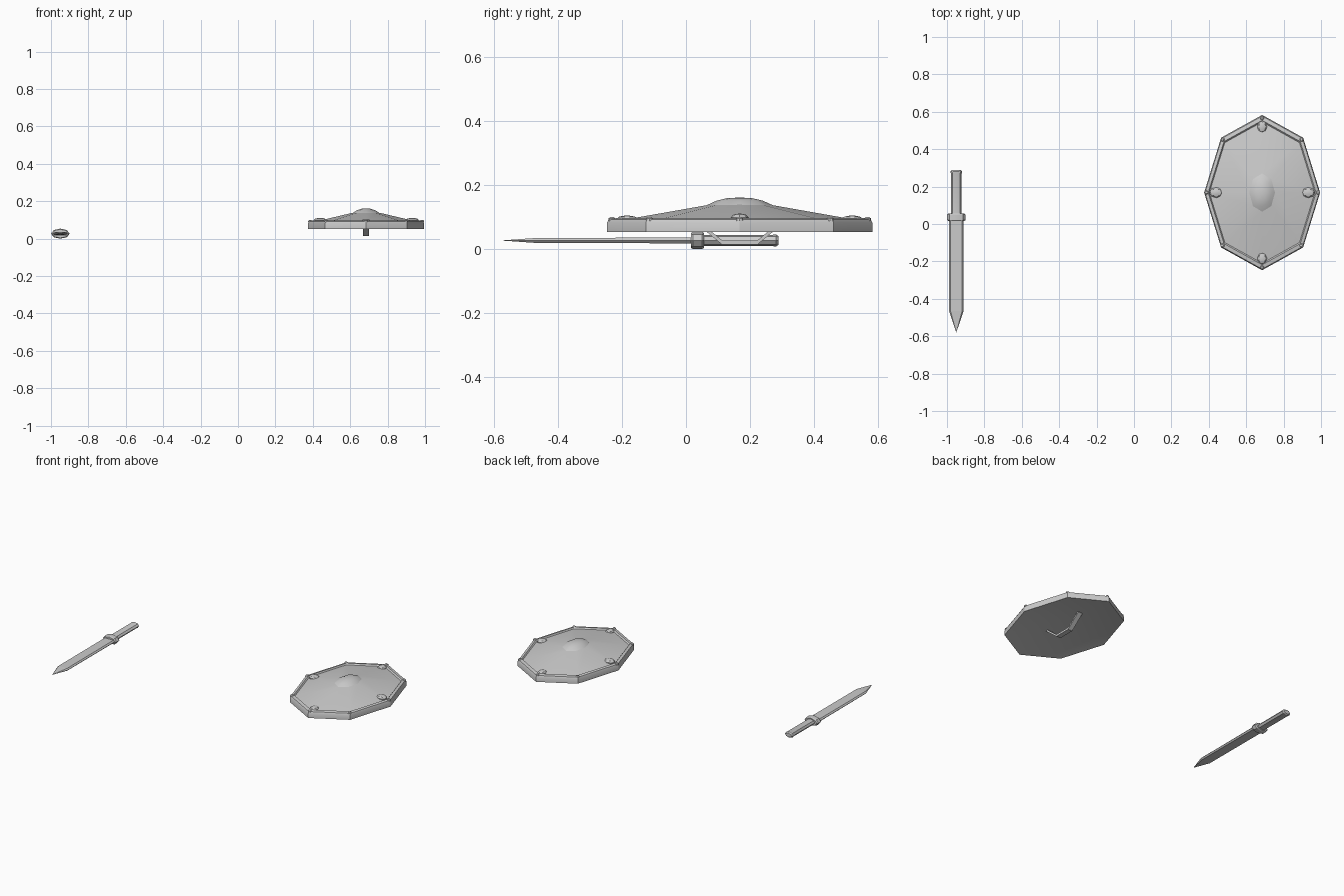
import bpy, bmesh
from math import sin, cos, pi

if "Cube" in bpy.data.objects:
    bpy.data.objects.remove(bpy.data.objects["Cube"])

SX, SY = 0.685, 0.168          # shield centre
RX, RY = 0.31, 0.415           # shield half sizes
KX, KZ = -0.95, 0.027          # sword axis


def loft(name, rings, smooth=False):
    """Skin equal-length rings; a one-point ring is an apex, open ends are capped."""
    bm = bmesh.new()
    vs = [[bm.verts.new(p) for p in r] for r in rings]
    for a, b in zip(vs, vs[1:]):
        n = max(len(a), len(b))
        for i in range(n):
            j = (i + 1) % n
            if len(a) == 1:
                bm.faces.new((a[0], b[i], b[j]))
            elif len(b) == 1:
                bm.faces.new((a[i], a[j], b[0]))
            else:
                bm.faces.new((a[i], a[j], b[j], b[i]))
    for end in (vs[0], vs[-1]):
        if len(end) > 2:
            bm.faces.new(end)
    bmesh.ops.recalc_face_normals(bm, faces=bm.faces)
    me = bpy.data.meshes.new(name)
    bm.to_mesh(me)
    bm.free()
    ob = bpy.data.objects.new(name, me)
    bpy.context.collection.objects.link(ob)
    if smooth:
        bpy.ops.object.select_all(action='DESELECT')
        ob.select_set(True)
        bpy.context.view_layer.objects.active = ob
        bpy.ops.object.shade_smooth_by_angle(angle=0.5)
    return ob


def disc(name, cx, cy, rx, ry, profile, smooth=False):
    """Eight-sided oval turned about z from (radius factor, z) pairs."""
    rings = []
    for f, z in profile:
        if f == 0:
            rings.append([(cx, cy, z)])
        else:
            rings.append([(cx + rx * f * cos(i * pi / 4), cy + ry * f * sin(i * pi / 4), z)
                          for i in range(8)])
    return loft(name, rings, smooth)


def bar(name, rx, rz, profile):
    """Eight-sided oval bar along y from (y, scale) pairs."""
    return loft(name, [[(KX + rx * s * cos(i * pi / 4), y, KZ + rz * s * sin(i * pi / 4))
                        for i in range(8)] for y, s in profile], True)


# Shield body: hollow underside, raised rim, shallow cone face
disc("shield_body", SX, SY, RX, RY,
     [(0, 0.118), (1, 0.053), (1, 0.083), (0.985, 0.093), (0.93, 0.097),
      (0.91, 0.089), (0.24, 0.138), (0, 0.148)], True)

# Central boss
disc("shield_boss", SX, SY, 0.07, 0.102,
     [(1, 0.132), (1, 0.138), (0.72, 0.151), (0.36, 0.160), (0, 0.161)], True)

# Four long studs on the face
dome = [(1, 0), (1, 0.008), (0.75, 0.016), (0.4, 0.019), (0, 0.02)]
for k, (dx, dy) in enumerate([(1, 0), (0, 1), (-1, 0), (0, -1)]):
    rx, ry = (0.036, 0.028) if dx else (0.026, 0.034)
    z0 = 0.091 if dx else 0.085
    disc(f"shield_stud_{k}", SX + 0.246 * dx, SY + 0.352 * dy, rx, ry,
         [(f, z0 + h) for f, h in dome], True)

# Small rivets at the rim corners
for i in range(8):
    a = i * pi / 4
    disc(f"rim_rivet_{i}", SX + 0.963 * RX * cos(a), SY + 0.963 * RY * sin(a), 0.012, 0.012,
         [(1, 0.088), (0.9, 0.096), (0.5, 0.1), (0, 0.101)], True)

# Bent grip strap under the shield
path = [(-0.15, 0.106, 0.092), (-0.055, 0.027, 0.014)]
path += [(-y, a, b) for y, a, b in reversed(path)]
w = 0.016
loft("shield_grip", [[(SX - w, SY + y, b), (SX + w, SY + y, b),
                      (SX + w, SY + y, a), (SX - w, SY + y, a)] for y, a, b in path])


# Sword blade: flat middle with bevelled edges and a tapered point
def blade_ring(y, edge, flat, t):
    return [(KX + x, y, KZ + z) for x, z in
            [(edge, 0), (flat, t), (-flat, t), (-edge, 0), (-flat, -t), (flat, -t)]]


loft("sword_blade", [blade_ring(0.03, 0.039, 0.031, 0.009),
                     blade_ring(-0.465, 0.039, 0.031, 0.008),
                     [(KX, -0.58, KZ)]])

# Guard and handle
bar("sword_guard", 0.05, 0.027, [(0.015, 0.85), (0.022, 1), (0.05, 1), (0.057, 0.85)])
bar("sword_handle", 0.031, 0.0185, [(0.04, 0.93), (0.27, 0.93), (0.275, 1), (0.282, 1), (0.29, 0.72)])
